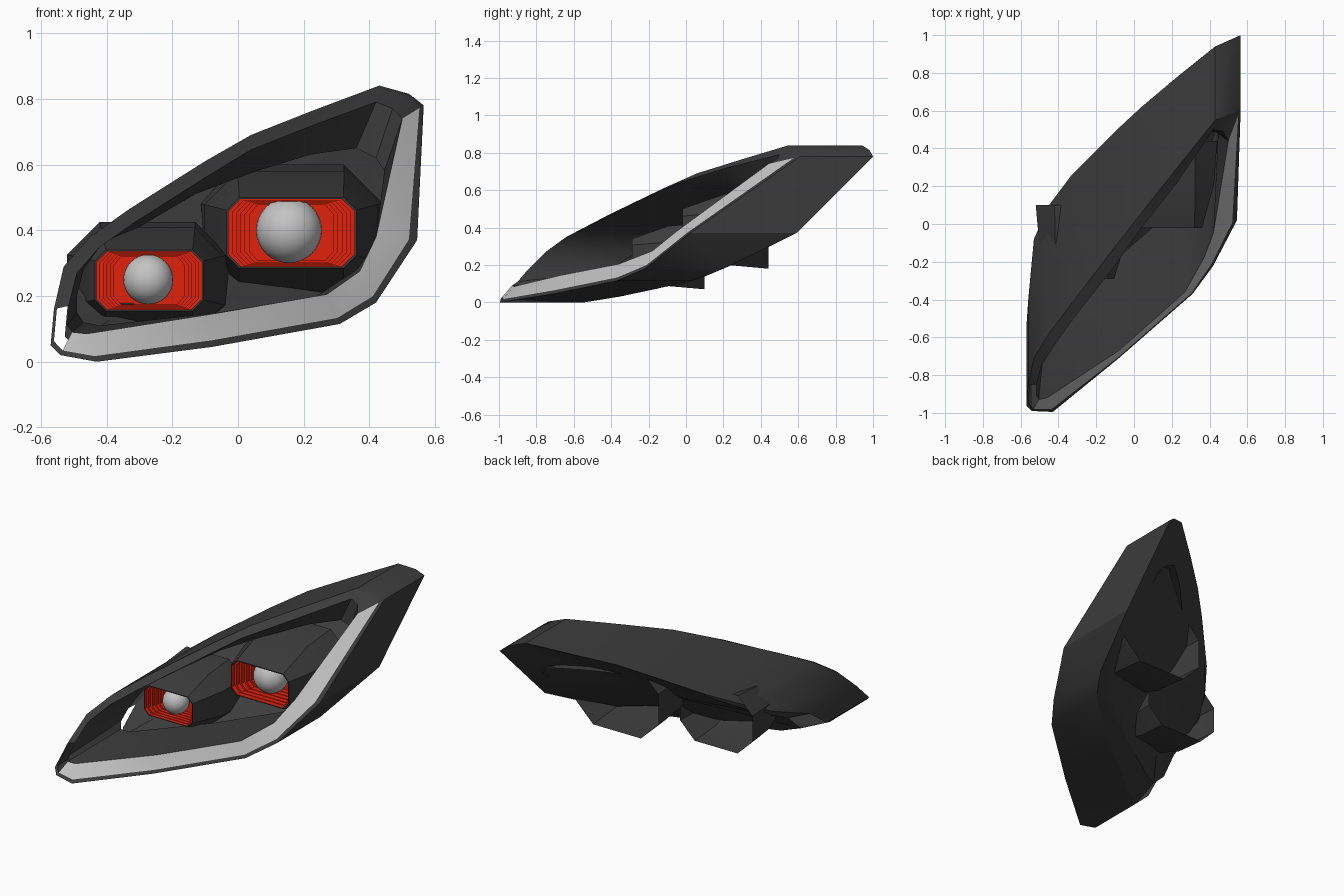
import bpy
import bmesh
from mathutils import Vector

cube = bpy.data.objects.get("Cube")
if cube:
    bpy.data.objects.remove(cube, do_unlink=True)


def make_material(name, colour):
    mat = bpy.data.materials.new(name)
    mat.use_nodes = True
    mat.diffuse_color = (*colour, 1)
    mat.node_tree.nodes["Principled BSDF"].inputs["Base Color"].default_value = (*colour, 1)
    return mat


dark = make_material("dark plastic", (.045, .045, .045))
pale = make_material("pale grey", (.55, .55, .55))
red = make_material("red reflector", (.75, .016, .004))


def finish(obj, mat, angle):
    obj.data.materials.append(mat)
    bpy.ops.object.select_all(action='DESELECT')
    obj.select_set(True)
    bpy.context.view_layer.objects.active = obj
    bpy.ops.object.shade_smooth_by_angle(angle=angle)


def skin(name, loops, mat, segments=None, cap_first=False, cap_last=False, angle=.5):
    """Join closed loops of points with quads, optionally closing the ends with fans."""
    bm = bmesh.new()
    rows = [[bm.verts.new(p) for p in loop] for loop in loops]
    count = len(rows[0])
    for a, b in zip(rows, rows[1:]):
        for i in segments or range(count):
            j = (i + 1) % count
            bm.faces.new((a[i], a[j], b[j], b[i]))
    for wanted, row, flip in ((cap_first, rows[0], True), (cap_last, rows[-1], False)):
        if wanted:
            hub = bm.verts.new(sum((v.co for v in row), Vector()) / count)
            for i in range(count):
                edge = (row[i], row[(i + 1) % count])
                bm.faces.new((*(reversed(edge) if flip else edge), hub))
    loose = [v for v in bm.verts if not v.link_faces]
    bmesh.ops.delete(bm, geom=loose, context='VERTS')
    mesh = bpy.data.meshes.new(name)
    bm.to_mesh(mesh)
    bm.free()
    obj = bpy.data.objects.new(name, mesh)
    bpy.context.collection.objects.link(obj)
    finish(obj, mat, angle)


def scaled(loop, sx, sz, dy=0):
    """Copy of a loop, scaled about its middle and moved back."""
    centre = sum(loop, Vector()) / len(loop)
    return [Vector((centre.x + (p.x - centre.x) * sx, p.y + dy,
                    centre.z + (p.z - centre.z) * sz)) for p in loop]


# Front rim, counter-clockwise from the low front corner
rim = [Vector(p) for p in (
    (-.54, -.99, .02), (-.43, -.995, 0), (-.08, -.71, .045), (.31, -.37, .115),
    (.42, -.22, .18), (.545, .02, .37), (.565, .61, .78), (.52, .59, .815),
    (.43, .55, .84), (.23, .3, .765), (.04, .06, .69), (-.1, -.12, .61),
    (-.33, -.42, .465), (-.45, -.58, .38), (-.53, -.71, .29), (-.56, -.85, .16),
    (-.57, -.96, .05))]

# How far the housing runs back from each rim point
depth = (.37, .45, .42, .4, .42, .57, .39, .39, .39, .48, .56, .61, .68, .68, .63, .45, .41)
back = [p + Vector((0, d, 0)) for p, d in zip(rim, depth)]

# Inner edge of the strip and the visor
lip = [Vector(p) for p in (
    (-.505, -.93, .09), (-.46, -.92, .085), (-.08, -.67, .145), (.27, -.36, .205),
    (.37, -.18, .275), (.42, -.05, .38), (.5, .44, .74), (.47, .49, .77),
    (.42, .5, .79), (.23, .22, .72), (.04, -.02, .645), (-.1, -.22, .56),
    (-.32, -.5, .42), (-.42, -.64, .35), (-.49, -.75, .27), (-.515, -.85, .17),
    (-.52, -.9, .11))]

# Foot of the recess walls, on a plane that slopes back and up
foot_xz = (
    (-.47, .12), (-.42, .11), (-.06, .15), (.24, .2), (.36, .28), (.435, .4),
    (.445, .58), (.42, .62), (.36, .65), (.22, .63), (.04, .575), (-.13, .51),
    (-.3, .41), (-.42, .36), (-.47, .28), (-.49, .2), (-.49, .15))
foot = [Vector((x, .7 * x + .9 * z - .355, z)) for x, z in foot_xz]
floor_edge = [Vector((p.x, max(p.y, .65 * p.x + 1.35 * p.z - .32), p.z)) for p in foot]

# Bulging back panel, open beside the low front corner
panel = scaled(back, .92, .92)
middle = sum(back, Vector()) / len(back)
for p in panel:
    p.y += (middle.y - p.y) * .08 + max(0, (.1 - .1 * p.x) * (1 - 2 * p.z))

trim = [a.lerp(b, .2) for a, b in zip(rim, lip)]
skin("housing", [back, rim, trim], dark)
skin("back_panel", [panel, back], dark, range(15), cap_first=True)
skin("light_strip", [trim, lip], pale, range(6))
skin("visor", [trim, lip], dark, range(6, 15))
skin("recess_wall", [lip, foot, floor_edge], dark)


def octagon(x0, x1, z0, z1, y, cut):
    """Chamfered rectangle facing the front, counter-clockwise."""
    c = cut * (z1 - z0)
    xz = ((x0 + c, z0), (x1 - c, z0), (x1, z0 + c), (x1, z1 - c),
          (x1 - c, z1), (x0 + c, z1), (x0, z1 - c), (x0, z0 + c))
    return [Vector((x, y, z)) for x, z in xz]


def lamp(name, front, rear, bowl_depth, bulb, radius, steps=6):
    # Flared surround, open at the rear, with a thin bezel round the mouth
    shoulder = [f.lerp(r, .8) for f, r in zip(front, rear)]
    for p, f, r in zip(shoulder, front, rear):
        p.y = f.y + .5 * (r.y - f.y)
    mouth = scaled(front, .97, .95)
    skin(name + "_surround", [rear, shoulder, front, mouth], dark)

    # Stepped reflector bowl
    rings = [mouth]
    for i in range(1, steps + 1):
        t = i / steps
        before = (i - 1) / steps
        for s in (before, t):
            rings.append(scaled(mouth, 1 - .4 * s, 1 - .2 * s, bowl_depth * t))
    skin(name + "_reflector", rings, red, cap_last=True, angle=.1)

    # Round bulb lens
    bpy.ops.mesh.primitive_uv_sphere_add(segments=24, ring_count=16, radius=radius, location=bulb)
    ball = bpy.context.object
    ball.name = name + "_bulb"
    finish(ball, pale, 1)


lamp("outer_lamp",
     octagon(-.435, -.105, .155, .34, -.29, .18),
     octagon(-.52, -.03, .07, .425, .1, .28),
     .13, (-.273, -.21, .25), .076)
lamp("inner_lamp",
     octagon(-.035, .36, .285, .5, -.02, .18),
     octagon(-.12, .44, .18, .6, .44, .28),
     .18, (.155, .1, .4), .1)
